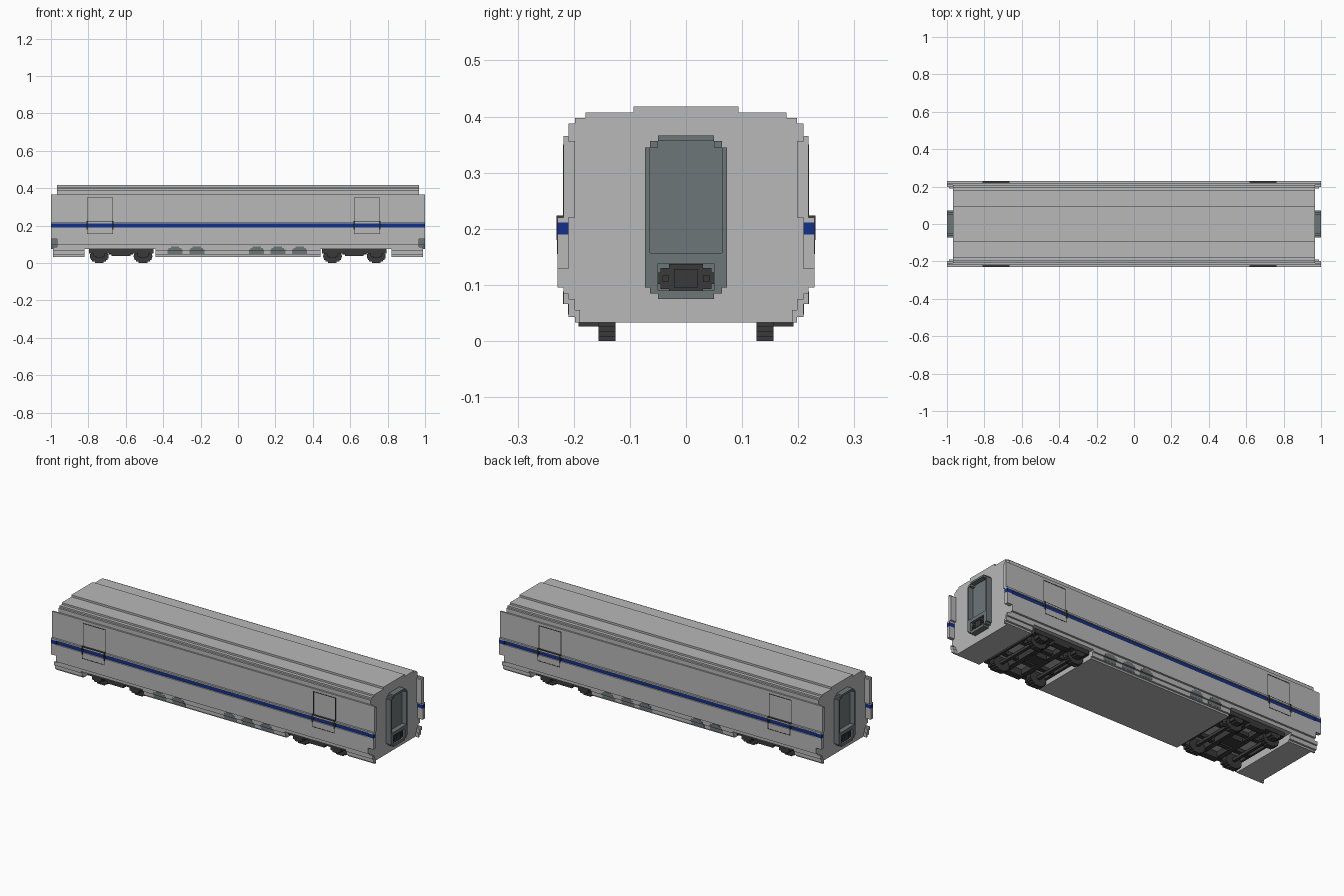
import bpy, bmesh, math

cube = bpy.data.objects.get("Cube")
if cube:
    bpy.data.objects.remove(cube, do_unlink=True)


def material(name, rgb):
    m = bpy.data.materials.new(name)
    m.use_nodes = True
    m.diffuse_color = (*rgb, 1)
    m.node_tree.nodes["Principled BSDF"].inputs["Base Color"].default_value = (*rgb, 1)
    return m


SILVER = material("silver grey", (0.479, 0.479, 0.479))
SLATE = material("slate grey", (0.155, 0.181, 0.191))
DARK = material("dark grey", (0.042, 0.042, 0.042))
BLUE = material("stripe blue", (0.006, 0.03, 0.27))


def finish(name, bm, mat):
    bmesh.ops.recalc_face_normals(bm, faces=bm.faces)
    mesh = bpy.data.meshes.new(name)
    bm.to_mesh(mesh)
    bm.free()
    mesh.materials.append(mat)
    ob = bpy.data.objects.new(name, mesh)
    bpy.context.collection.objects.link(ob)
    return ob


def boxes(name, mat, items, mirror=""):
    """Join boxes (x0, x1, y0, y1, z0, z1); repeat them across the axes in mirror."""
    for axis in mirror:
        i = "xy".index(axis) * 2
        items = items + [b[:i] + (-b[i + 1], -b[i]) + b[i + 2:] for b in items]
    bm = bmesh.new()
    for x0, x1, y0, y1, z0, z1 in items:
        vs = bmesh.ops.create_cube(bm, size=1)["verts"]
        for v in vs:
            v.co = (x1 if v.co.x > 0 else x0, y1 if v.co.y > 0 else y0,
                    z1 if v.co.z > 0 else z0)
    return finish(name, bm, mat)


def extrude(name, mat, half, x0, x1):
    """Extrude a half profile (y, z), mirrored in y, along x."""
    pts = half + [(-y, z) for y, z in reversed(half)]
    bm = bmesh.new()
    face = bm.faces.new([bm.verts.new((x0, y, z)) for y, z in pts])
    new = bmesh.ops.extrude_face_region(bm, geom=[face])["geom"]
    for v in new:
        if isinstance(v, bmesh.types.BMVert):
            v.co.x = x1
    return finish(name, bm, mat)


def disc_rows(cx, cz, rx, rz, y0, y1, n):
    """Stepped disc made from n horizontal bars."""
    h = 2 * rz / n
    rows = []
    for i in range(n):
        t = (i + 0.5) / n * 2 - 1
        w = rx * math.sqrt(1 - t * t)
        z = cz - rz + i * h
        rows.append((cx - w, cx + w, y0, y1, z, z + h))
    return rows


END = 0.968          # end wall
WELL = (0.44, 0.82)  # wheel well range

# Main shell with stepped roof and a shallow stripe groove
extrude("body_shell", SILVER, [
    (0.209, 0.075), (0.218, 0.075), (0.218, 0.095), (0.229, 0.095), (0.229, 0.19),
    (0.219, 0.19), (0.219, 0.211), (0.229, 0.211), (0.229, 0.22), (0.218, 0.22),
    (0.218, 0.365), (0.209, 0.365), (0.209, 0.388), (0.198, 0.388), (0.198, 0.397),
    (0.179, 0.397), (0.179, 0.407), (0.094, 0.407), (0.094, 0.418)], -END, END)

# Underbody, interrupted by the wheel wells
under = [(0.198, 0.033), (0.198, 0.043), (0.209, 0.043), (0.209, 0.066),
         (0.218, 0.066), (0.218, 0.075)]
for name, a, b in (("underbody_right", -END, -WELL[1]), ("underbody_middle", -WELL[0], WELL[0]),
                   ("underbody_left", WELL[1], END)):
    extrude(name, SILVER, under, a, b)

# Side flaps and skirt ends that overhang the end walls
boxes("end_flaps", SILVER, [
    (END, 1, 0.198, 0.218, 0.22, 0.356),
    (END, 1, 0.209, 0.218, 0.356, 0.365),
    (END, 1, 0.209, 0.229, 0.211, 0.22),
    (END, 1, 0.209, 0.229, 0.128, 0.19)], "xy")
boxes("skirt_ends", SILVER, [
    (END, 0.988, 0.189, 0.198, 0.033, 0.055),
    (END, 0.988, 0.198, 0.209, 0.043, 0.075),
    (END, 0.988, 0.209, 0.218, 0.066, 0.085)], "xy")

# Blue stripe with full-depth ends
boxes("side_stripe", BLUE, [(-END, END, 0.2185, 0.222, 0.19, 0.211)], "y")
boxes("stripe_ends", BLUE, [(END, 1, 0.209, 0.229, 0.19, 0.211)], "xy")

# Door outlines, dark ledge and grab handles
doors = []
for a, b in ((-0.808, -0.668), (0.62, 0.76)):
    t = 0.0035
    doors += [(a, b, 0.218, 0.2195, 0.35 - t, 0.35),
              (a, b, 0.229, 0.230, 0.155, 0.155 + t),
              (a, b, 0.218, 0.2295, 0.22, 0.222)]
    for x in (a, b - t):
        doors += [(x, x + t, 0.218, 0.2195, 0.22, 0.35),
                  (x, x + t, 0.229, 0.230, 0.155, 0.19),
                  (x - 0.002, x + t + 0.002, 0.219, 0.231, 0.18, 0.224)]
boxes("door_outlines", DARK, doors, "y")

# Arched equipment covers on the skirt, following its step
covers = []
for cx in (-0.337, -0.22, 0.10, 0.213, 0.33):
    for w, z0, z1, y in ((0.040, 0.047, 0.066, 0.2105), (0.040, 0.066, 0.071, 0.2195),
                         (0.034, 0.071, 0.080, 0.2195), (0.022, 0.080, 0.088, 0.2195)):
        covers.append((cx - w, cx + w, 0.2, y, z0, z1))
boxes("equipment_covers", SLATE, covers, "y")

# Gangways: stepped frame, recessed door and lower panel
boxes("gangway_frames", SLATE, [
    (END, 1, 0.064, 0.073, 0.095, 0.345),
    (END, 1, 0.05, 0.064, 0.345, 0.356),
    (END, 1, -0.05, 0.05, 0.356, 0.366),
    (END, 1, -0.064, 0.064, 0.138, 0.157),
    (END, 1, 0.05, 0.064, 0.085, 0.138),
    (END, 1, -0.05, 0.05, 0.075, 0.09)], "xy")
boxes("gangway_doors", SLATE, [
    (END - 0.01, 0.973, -0.064, 0.064, 0.09, 0.345),
    (END - 0.01, 0.973, -0.05, 0.05, 0.345, 0.356)], "x")

# Couplers: stepped oval heads with a raised middle
coupler = []
for w, z0, z1 in ((0.03, 0.086, 0.093), (0.045, 0.093, 0.102), (0.053, 0.102, 0.122),
                  (0.045, 0.122, 0.130), (0.03, 0.130, 0.137)):
    coupler.append((0.97, 0.99, -w, w, z0, z1))
coupler += [(0.99, 0.997, -0.021, 0.021, 0.095, 0.127),
            (0.99, 0.995, 0.03, 0.042, 0.105, 0.117),
            (0.99, 0.995, -0.042, -0.03, 0.105, 0.117)]
boxes("couplers", DARK, coupler, "x")

# Bogies: wheels, axles, frames and cross beams
for name, cx in (("bogie_right", -0.625), ("bogie_left", 0.622)):
    wheels, frame = [], []
    for s in (-1, 1):
        ax = cx + s * 0.117
        wheels += disc_rows(ax, 0.037, 0.05, 0.037, 0.126, 0.156, 9)
        frame += [(ax - 0.008, ax + 0.008, -0.126, 0.126, 0.034, 0.05)]
        for y in (0.156, -0.192):
            frame += [(ax - 0.03, ax + 0.03, y, y + 0.036, 0.034, 0.06),
                      (ax - 0.018, ax + 0.018, y, y + 0.036, 0.026, 0.034)]
        end = cx + s * 0.165
        beam = cx + s * 0.05
        frame += [(end - 0.006, end + 0.006, -0.19, 0.19, 0.05, 0.074),
                  (beam - 0.014, beam + 0.014, -0.16, 0.16, 0.045, 0.074)]
        y = s * 0.07
        frame += [(cx - 0.165, cx + 0.165, y - 0.012, y + 0.012, 0.052, 0.072)]
    for y in (0.158, -0.194):
        frame += [(cx - 0.172, cx + 0.172, y, y + 0.036, 0.052, 0.075),
                  (cx - 0.05, cx + 0.05, y, y + 0.036, 0.038, 0.052)]
    frame += [(cx - 0.05, cx + 0.05, -0.035, 0.035, 0.042, 0.0755)]
    boxes(name + "_wheels", DARK, wheels, "y")
    boxes(name + "_frame", DARK, frame)
